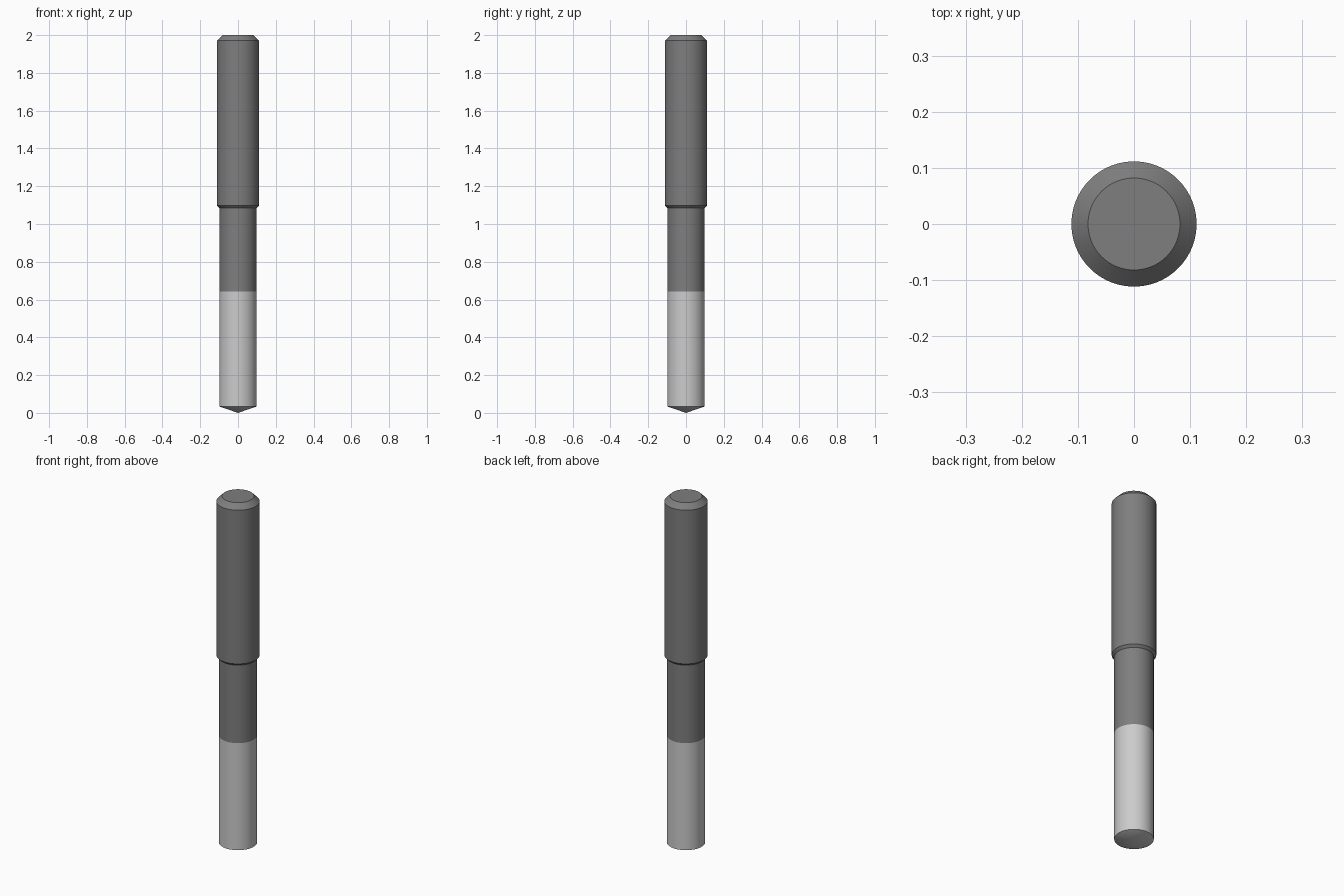
import bpy, bmesh, math

if "Cube" in bpy.data.objects:
    bpy.data.objects.remove(bpy.data.objects["Cube"])

SEGMENTS = 96


def material(name, value):
    mat = bpy.data.materials.new(name)
    mat.diffuse_color = (value, value, value, 1)
    mat.use_nodes = True
    mat.node_tree.nodes["Principled BSDF"].inputs["Base Color"].default_value = mat.diffuse_color
    return mat


def revolve(name, profile, mat):
    """Spin a (radius, z) profile around the z axis."""
    bm = bmesh.new()
    verts = [bm.verts.new((r, 0, z)) for r, z in profile]
    edges = [bm.edges.new(pair) for pair in zip(verts, verts[1:])]
    bmesh.ops.spin(bm, geom=verts + edges, axis=(0, 0, 1), cent=(0, 0, 0),
                   angle=math.tau, steps=SEGMENTS)
    bmesh.ops.remove_doubles(bm, verts=bm.verts, dist=1e-5)
    bmesh.ops.recalc_face_normals(bm, faces=bm.faces)
    mesh = bpy.data.meshes.new(name)
    bm.to_mesh(mesh)
    bm.free()
    obj = bpy.data.objects.new(name, mesh)
    bpy.context.collection.objects.link(obj)
    mesh.materials.append(mat)
    bpy.context.view_layer.objects.active = obj
    bpy.ops.object.select_all(action='DESELECT')
    obj.select_set(True)
    bpy.ops.object.shade_smooth_by_angle(angle=math.radians(30))
    return obj


dark = material("dark_steel", 0.21)
light = material("light_steel", 0.56)

R_SHANK, R_NECK = 0.1115, 0.099
Z_SPLIT = 0.642

# Cutting end with a shallow conical point
revolve("cutting_end", [(0, 0), (R_NECK, 0.034), (R_NECK, Z_SPLIT), (0, Z_SPLIT)], light)

# Neck and thicker shank, chamfered at both shank ends
revolve("shank", [(0, Z_SPLIT), (R_NECK, Z_SPLIT), (R_NECK, 1.085),
                  (R_SHANK, 1.098), (R_SHANK, 1.971), (0.082, 2.0), (0, 2.0)], dark)
